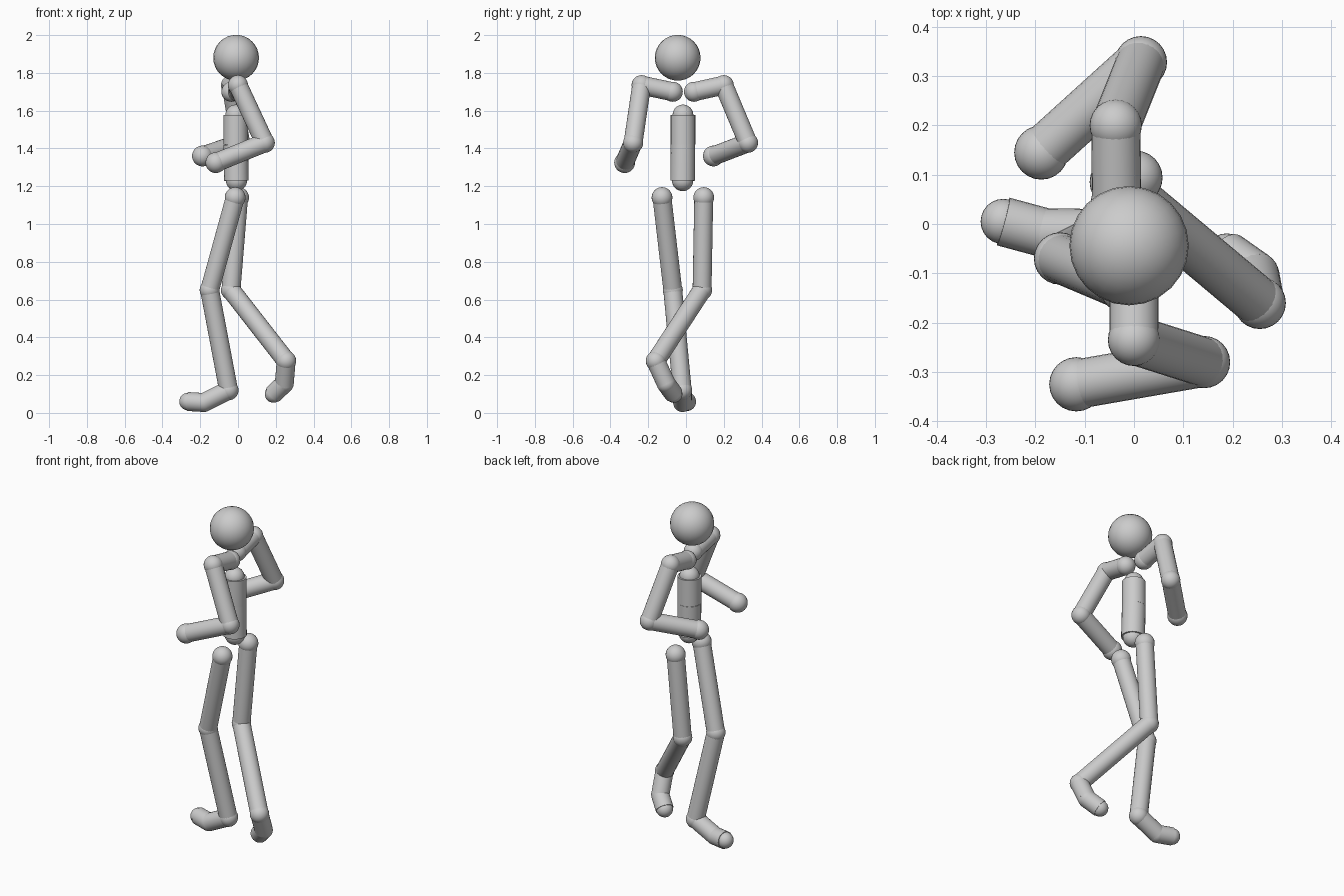
import bpy, math
from mathutils import Vector

if "Cube" in bpy.data.objects:
    bpy.data.objects.remove(bpy.data.objects["Cube"])

grey = bpy.data.materials.new("light_grey")
grey.diffuse_color = (0.6, 0.6, 0.6, 1)
grey.use_nodes = True
grey.node_tree.nodes["Principled BSDF"].inputs["Base Color"].default_value = grey.diffuse_color

LIMB_R, JOINT_R = 0.05, 0.055


def finish(name):
    ob = bpy.context.object
    ob.name = name
    ob.data.materials.append(grey)
    bpy.ops.object.shade_smooth_by_angle(angle=math.radians(35))
    return ob


def ball(name, centre, radius=JOINT_R):
    bpy.ops.mesh.primitive_uv_sphere_add(segments=24, ring_count=16, radius=radius, location=centre)
    return finish(name)


def rod(name, a, b, radius=LIMB_R):
    a, b = Vector(a), Vector(b)
    d = b - a
    bpy.ops.mesh.primitive_cylinder_add(vertices=24, radius=radius, depth=d.length, location=(a + b) / 2,
                                        rotation=d.to_track_quat('Z', 'Y').to_euler())
    return finish(name)


def chain(prefix, joints, bones, limb_r=LIMB_R):
    """Balls at named joints, rods between neighbours."""
    for name, pos, r in joints:
        ball(f"{prefix}{name}", pos, r)
    for bone, p, q in zip(bones, joints, joints[1:]):
        rod(f"{prefix}{bone}", p[1], q[1], limb_r)


# Head
ball("head", (-0.01, -0.044, 1.88), 0.121)

# Torso: two wide rods with rounded ends
chain("", [("waist_joint", (-0.008, -0.018, 1.23), 0.056),
           ("spine_joint", (-0.012, -0.016, 1.42), 0.058),
           ("neck_joint", (-0.012, -0.016, 1.577), 0.055)],
      ["lower_torso", "upper_torso"], 0.065)

# Arms: collar, shoulder, elbow, hand
arm_bones = ["collar_bone", "upper_arm", "forearm"]
arms = {
    "front_": [(0.0, -0.07, 1.70), (0.0, -0.235, 1.735), (0.142, -0.28, 1.43), (-0.117, -0.325, 1.325)],
    "back_": [(-0.035, 0.042, 1.70), (-0.037, 0.2, 1.735), (0.014, 0.328, 1.43), (-0.188, 0.145, 1.36)],
}
for side, pts in arms.items():
    names = ["collar_joint", "shoulder", "elbow", "hand"]
    chain(side, [(n, p, r) for n, p, r in zip(names, pts, [0.053, 0.053, 0.053, 0.055])], arm_bones)

# Legs: hip, knee, ankle, ball of foot, toe
leg_bones = ["thigh", "shin", "foot", "toe_segment"]
legs = {
    "front_": [(-0.015, -0.127, 1.14), (-0.15, -0.07, 0.65), (-0.05, -0.02, 0.12),
               (-0.18, -0.018, 0.055), (-0.265, 0.005, 0.06)],
    "back_": [(0.003, 0.094, 1.14), (-0.037, 0.085, 0.65), (0.255, -0.16, 0.275),
              (0.245, -0.105, 0.155), (0.188, -0.065, 0.10)],
}
for side, pts in legs.items():
    names = ["hip", "knee", "ankle", "foot_joint", "toe"]
    chain(side, [(n, p, r) for n, p, r in zip(names, pts, [0.055, 0.053, 0.053, 0.05, 0.046])], leg_bones)
